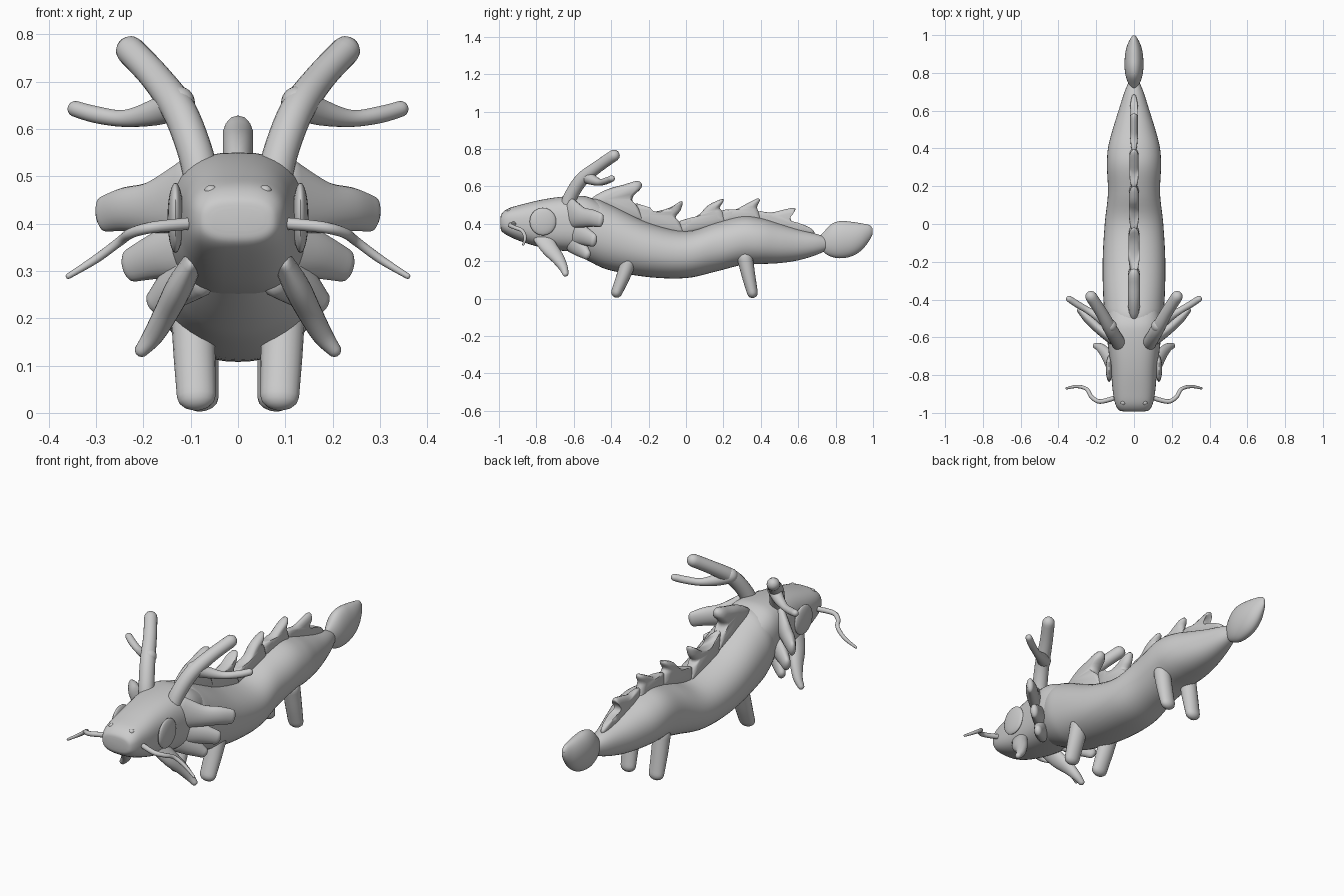
import bpy, bmesh, math
from mathutils import Vector

if "Cube" in bpy.data.objects:
    bpy.data.objects.remove(bpy.data.objects["Cube"])

grey = bpy.data.materials.new("light_grey")
grey.diffuse_color = (0.6, 0.6, 0.6, 1)
grey.use_nodes = True
grey.node_tree.nodes["Principled BSDF"].inputs["Base Color"].default_value = grey.diffuse_color


def finish(name, bm, angle=50):
    bmesh.ops.recalc_face_normals(bm, faces=bm.faces)
    me = bpy.data.meshes.new(name)
    bm.to_mesh(me)
    bm.free()
    me.materials.append(grey)
    ob = bpy.data.objects.new(name, me)
    bpy.context.collection.objects.link(ob)
    bpy.ops.object.select_all(action='DESELECT')
    ob.select_set(True)
    bpy.context.view_layer.objects.active = ob
    bpy.ops.object.shade_smooth_by_angle(angle=math.radians(angle))
    return ob


def spline(rows, steps):
    """Catmull-Rom interpolation of rows of numbers."""
    out, n = [], len(rows)
    for i in range(n - 1):
        p0, p1, p2, p3 = (rows[min(max(k, 0), n - 1)] for k in range(i - 1, i + 3))
        for j in range(steps):
            t = j / steps
            out.append([0.5 * (2 * b + (c - a) * t + (2 * a - 5 * b + 4 * c - d) * t * t
                               + (3 * b - a - 3 * c + d) * t ** 3)
                        for a, b, c, d in zip(p0, p1, p2, p3)])
    return out + [list(rows[-1])]


def sweep(name, rows, up=(0, 0, 1), mirror=1, steps=5, sides=20, power=2.0,
          upright=False, cap=True):
    """Skin along rows of (x, y, z, side radius, up radius) with rounded ends."""
    rows = spline(rows, steps)
    cen = [Vector(r[:3]) for r in rows]
    secs = []
    for i, r in enumerate(rows):
        t = (cen[min(i + 1, len(cen) - 1)] - cen[max(i - 1, 0)]).normalized()
        if upright:
            t = Vector((0, 1, 0))
        side = t.cross(Vector(up)).normalized()
        secs.append((cen[i], t, side, side.cross(t), max(r[3], .001), max(r[4], .001)))
    if cap:
        def ends(s, sign):
            c, t, a, b, ra, rb = s
            out = []
            for k in (25, 50, 70, 86):
                q = math.radians(k)
                f = math.cos(q)
                out.append((c + t * sign * min(ra, rb) * math.sin(q), t, a, b, ra * f, rb * f))
            return out
        secs = ends(secs[0], -1)[::-1] + secs + ends(secs[-1], 1)
    bm = bmesh.new()
    rings = []
    for c, t, a, b, ra, rb in secs:
        ring = []
        for k in range(sides):
            q = 2 * math.pi * k / sides
            u, v = math.cos(q), math.sin(q)
            u = math.copysign(abs(u) ** (2 / power), u)
            v = math.copysign(abs(v) ** (2 / power), v)
            p = c + a * u * ra + b * v * rb
            ring.append(bm.verts.new((p.x * mirror, p.y, p.z)))
        rings.append(ring)
    for r, s in zip(rings, rings[1:]):
        for k in range(sides):
            m = (k + 1) % sides
            bm.faces.new((r[k], r[m], s[m], s[k]))
    bm.faces.new(rings[0])
    bm.faces.new(rings[-1])
    return finish(name, bm)


def profile(name, rows, power=2.0, cap=False):
    """Skin from (y, bottom, top, half width)."""
    return sweep(name, [(0, y, (b + t) / 2, w, (t - b) / 2) for y, b, t, w in rows],
                 sides=40, power=power, upright=True, cap=cap)


def ball(name, centre, size):
    bm = bmesh.new()
    bmesh.ops.create_uvsphere(bm, u_segments=24, v_segments=14, radius=1)
    for v in bm.verts:
        v.co = Vector(centre) + Vector(a * b for a, b in zip(v.co, size))
    finish(name, bm)


# Long wavy body, head and tail tuft
profile("body", [(-.62, .26, .50, .10), (-.5, .19, .535, .15), (-.4, .15, .50, .162),
                 (-.2, .115, .405, .166), (0, .11, .36, .155), (.16, .145, .405, .138),
                 (.3, .18, .44, .143), (.4, .185, .43, .138), (.5, .19, .40, .113),
                 (.6, .205, .37, .082), (.7, .235, .345, .05), (.77, .27, .32, .02)], 2.15)
profile("head", [(-.992, .385, .43, .055), (-.985, .36, .455, .08), (-.95, .335, .482, .10),
                 (-.88, .305, .503, .113), (-.78, .275, .527, .122), (-.68, .258, .543, .134),
                 (-.58, .25, .55, .145), (-.52, .25, .543, .146), (-.45, .27, .51, .135)], 2.7)
profile("tail_tuft", [(.712, .30, .33, .004), (.735, .25, .355, .025), (.78, .223, .40, .043),
                      (.83, .216, .415, .05), (.89, .228, .41, .048), (.94, .26, .402, .038),
                      (.98, .31, .393, .02), (.998, .345, .375, .006)])

# Back fins: swept spikes, each leaning towards the tail
fins = [
    ("crest", .032, [(-.52, .50), (-.50, .54), (-.42, .585), (-.33, .61), (-.27, .628),
                     (-.24, .62), (-.24, .59), (-.28, .55), (-.285, .52), (-.25, .48), (-.22, .40)]),
    ("fin_2", .028, [(-.27, .40), (-.27, .51), (-.23, .475), (-.17, .465), (-.09, .485),
                     (-.03, .52), (-.018, .51), (-.03, .47), (-.055, .435), (-.03, .405),
                     (.0, .33)]),
    ("fin_3", .026, [(-.04, .34), (-.04, .41), (.02, .425), (.07, .45), (.12, .50),
                     (.19, .532), (.2, .52), (.18, .485), (.2, .46), (.22, .40)]),
    ("fin_4", .024, [(.18, .40), (.19, .47), (.26, .475), (.32, .505), (.38, .535),
                     (.395, .525), (.38, .49), (.39, .46), (.41, .40)]),
    ("fin_5", .02, [(.37, .40), (.38, .465), (.45, .46), (.52, .475), (.57, .485),
                    (.585, .475), (.56, .44), (.57, .41), (.64, .39), (.68, .365), (.68, .34),
                    (.60, .33)]),
]
for name, w, pts in fins:
    bm = bmesh.new()
    line = spline(pts, 3)
    cy = sum(p[0] for p in line) / len(line)
    cz = sum(p[1] for p in line) / len(line)
    # rings shrink toward the sides to give a rounded lens
    levels = [(-1, .55), (-.8, .78), (-.45, .95), (0, 1), (.45, .95), (.8, .78), (1, .55)]
    rings = [[bm.verts.new((h * w, cy + (y - cy) * s, cz + (z - cz) * s)) for y, z in line]
             for h, s in levels]
    n = len(line)
    for r, s in zip(rings, rings[1:]):
        for k in range(n):
            bm.faces.new((r[k], r[(k + 1) % n], s[(k + 1) % n], s[k]))
    bm.faces.new(rings[0])
    bm.faces.new(rings[-1])
    finish(name, bm, 60)

# Paired parts
for m, tag in ((1, "left"), (-1, "right")):
    sweep("antler_" + tag, [(.075, -.64, .48, .038, .038), (.09, -.615, .55, .037, .037),
                            (.125, -.555, .64, .036, .036), (.175, -.465, .71, .032, .032),
                            (.227, -.385, .765, .031, .031)], up=(0, 1, 0), mirror=m)
    sweep("antler_branch_" + tag, [(.125, -.54, .655, .034, .036), (.175, -.50, .635, .027, .028),
                                   (.24, -.46, .622, .018, .018), (.30, -.425, .63, .018, .018),
                                   (.343, -.397, .642, .017, .017)], mirror=m)
    sweep("whisker_" + tag, [(.10, -.92, .40, .013, .013), (.18, -.94, .392, .012, .012),
                             (.225, -.915, .38, .011, .011), (.25, -.875, .362, .01, .01),
                             (.30, -.86, .325, .009, .009), (.358, -.87, .289, .006, .006)],
          mirror=m, sides=12)
    sweep("jaw_barb_" + tag, [(.09, -.77, .33, .02, .05), (.122, -.73, .27, .028, .045),
                              (.15, -.685, .215, .026, .035), (.178, -.655, .165, .022, .024),
                              (.203, -.645, .133, .015, .016)], up=(0, 1, 0), mirror=m)
    # Cheek frill: three flat lobes on a shared root
    sweep("frill_upper_" + tag, [(.10, -.62, .455, .03, .085), (.18, -.555, .435, .03, .055),
                                 (.24, -.50, .43, .028, .046), (.283, -.458, .42, .018, .038)],
          mirror=m)
    sweep("frill_middle_" + tag, [(.09, -.60, .35, .035, .07), (.16, -.545, .335, .032, .052),
                                  (.225, -.495, .312, .02, .036)], mirror=m)
    sweep("frill_lower_" + tag, [(.09, -.60, .30, .035, .06), (.135, -.56, .265, .03, .046),
                                 (.172, -.53, .235, .02, .028)], mirror=m)
    ball("eye_" + tag, (m * .132, -.765, .412), (.017, .071, .074))
    ball("nostril_" + tag, (m * .057, -.945, .469), (.014, .014, .012))
    sweep("front_leg_" + tag, [(.095, -.305, .20, .046, .042), (.092, -.335, .12, .044, .037),
                               (.088, -.37, .035, .041, .03)], up=(0, 1, 0), mirror=m)
    sweep("rear_leg_" + tag, [(.083, .315, .22, .042, .042), (.082, .335, .12, .041, .036),
                              (.08, .355, .032, .039, .029)], up=(0, 1, 0), mirror=m)
